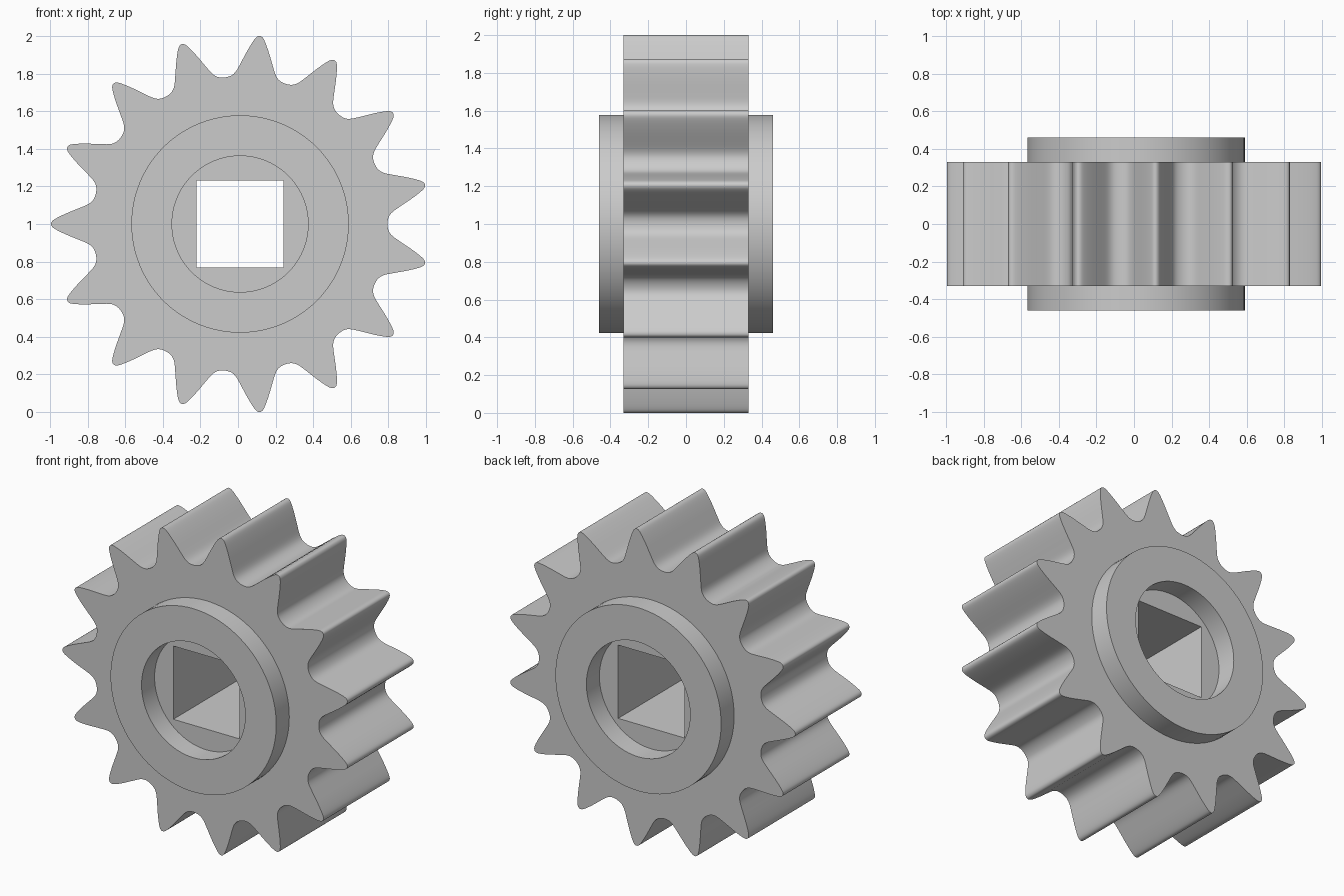
import bpy, bmesh, math
from mathutils import Vector

if "Cube" in bpy.data.objects:
    bpy.data.objects.remove(bpy.data.objects["Cube"])

TEETH = 15
GEAR_Y, HUB_Y = 0.33, 0.46        # half thicknesses
HUB_R, BORE_R, SQ = 0.578, 0.362, 0.231
SEG = 96

# half tooth: (radius, half width along the arc), tip to root
HALF = [(1.0035, 0), (0.998, .014), (.985, .025), (.96, .039), (.92, .058), (.88, .075),
        (.84, .092), (.815, .104), (.797, .118), (.786, .137), (.782, .1638)]


def gear_outline():
    tooth = [(r, -w / r) for r, w in reversed(HALF)] + [(r, w / r) for r, w in HALF[1:-1]]
    pts = []
    for t in range(TEETH):
        a = math.pi + t * math.tau / TEETH
        pts += [Vector((r * math.cos(a + d), r * math.sin(a + d))) for r, d in tooth]
    # smooth the outline with a closed Catmull-Rom curve
    out, n = [], len(pts)
    for i in range(n):
        p0, p1, p2, p3 = (pts[(i + k) % n] for k in (-1, 0, 1, 2))
        for u in (0, 0.5):
            out.append(0.5 * (2 * p1 + (p2 - p0) * u + (2 * p0 - 5 * p1 + 4 * p2 - p3) * u * u
                              + (3 * p1 - p0 - 3 * p2 + p3) * u ** 3))
    k = 1 / max(p.y for p in out)
    return [p * k for p in out]


outline = gear_outline()
CX = -(max(p.x for p in outline) + min(p.x for p in outline)) / 2


def circle(r):
    return [Vector((r * math.cos(math.tau * i / SEG), r * math.sin(math.tau * i / SEG)))
            for i in range(SEG)]


square = [Vector((x * SQ, z * SQ)) for x, z in ((1, 1), (-1, 1), (-1, -1), (1, -1))]
bm = bmesh.new()


def loop(pts, y):
    return [bm.verts.new((p.x + CX, y, p.y + 1)) for p in pts]


def wall(a, b):
    n = len(a)
    for i in range(n):
        j = (i + 1) % n
        bm.faces.new((a[i], a[j], b[j], b[i]))


def flat_ring(outer, inner):
    edges = []
    for lp in (outer, inner):
        for i in range(len(lp)):
            pair = (lp[i], lp[(i + 1) % len(lp)])
            edges.append(bm.edges.get(pair) or bm.edges.new(pair))
    bmesh.ops.triangle_fill(bm, use_beauty=True, use_dissolve=False, edges=edges)


# each side: toothed face, raised hub, round recess, floor around the square hole
rims, holes = [], []
for s in (-1, 1):
    rim = loop(outline, s * GEAR_Y)
    hub_base, hub_top = loop(circle(HUB_R), s * GEAR_Y), loop(circle(HUB_R), s * HUB_Y)
    bore_top, bore_floor = loop(circle(BORE_R), s * HUB_Y), loop(circle(BORE_R), s * GEAR_Y)
    hole = loop(square, s * GEAR_Y)
    flat_ring(rim, hub_base)
    wall(hub_base, hub_top)
    wall(hub_top, bore_top)
    wall(bore_top, bore_floor)
    flat_ring(bore_floor, hole)
    rims.append(rim)
    holes.append(hole)

# teeth flanks and square through hole
wall(*rims)
wall(*holes)
bmesh.ops.recalc_face_normals(bm, faces=bm.faces)

mesh = bpy.data.meshes.new("spur_gear")
bm.to_mesh(mesh)
bm.free()
gear = bpy.data.objects.new("spur_gear", mesh)
bpy.context.collection.objects.link(gear)

mat = bpy.data.materials.new("plain grey")
mat.diffuse_color = (0.6, 0.6, 0.6, 1)
mat.use_nodes = True
mat.node_tree.nodes["Principled BSDF"].inputs["Base Color"].default_value = mat.diffuse_color
mesh.materials.append(mat)

bpy.context.view_layer.objects.active = gear
gear.select_set(True)
bpy.ops.object.shade_smooth_by_angle(angle=math.radians(30))
